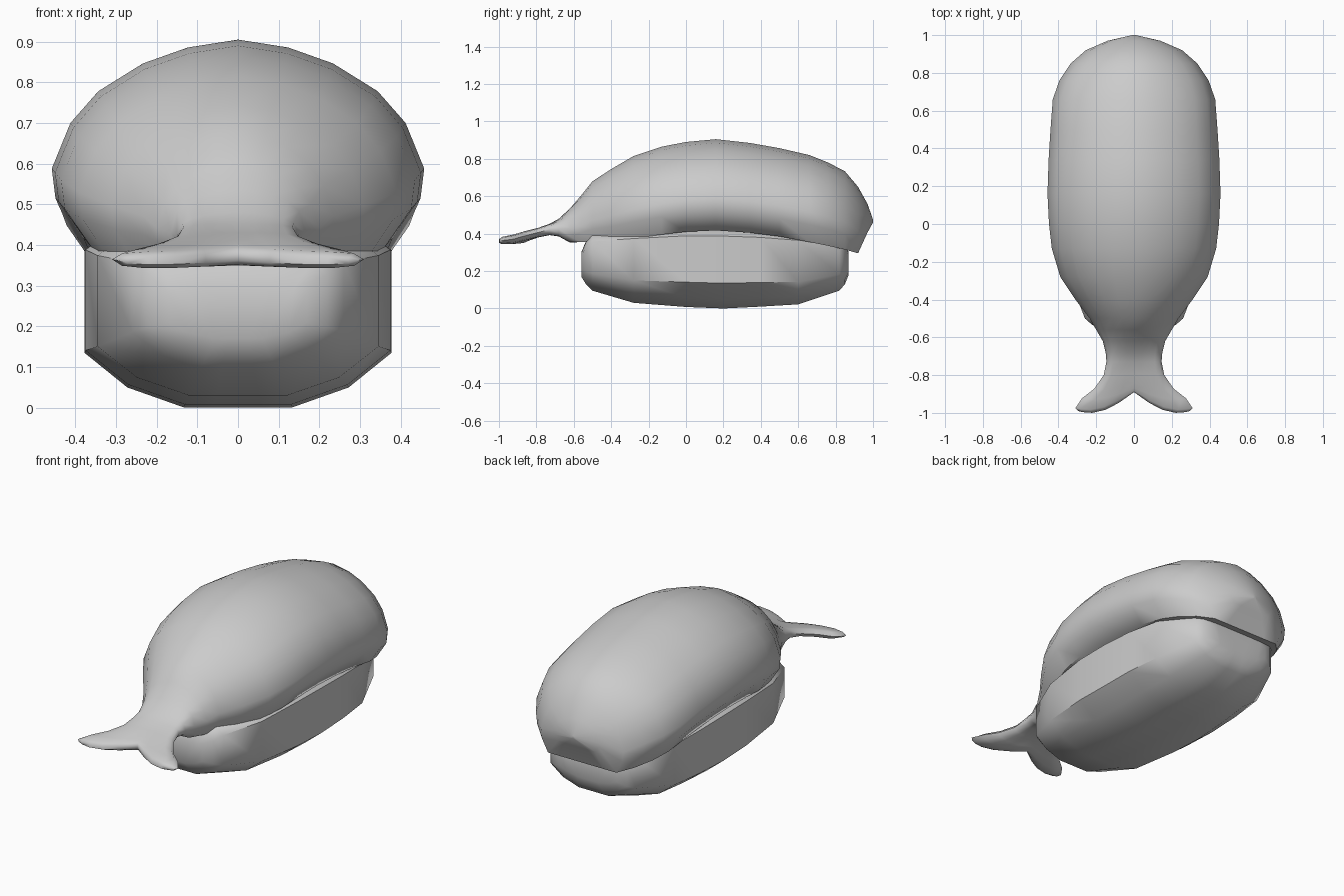
import bpy, bmesh, math


def loft(name, rings, profiles, angle):
    """rings: (y, half width, bottom z, top z, sweep, profile index); profiles list right-hand
    points from top centre to bottom centre, mirrored to close each ring."""
    bm = bmesh.new()
    loops = []
    n = len(profiles[0])
    for y, w, zb, zt, sweep, k in rings:
        right = profiles[k]
        full = right + [(-u, v) for u, v in reversed(right[1:-1])]
        loop = []
        for u, v in full:
            dy = sweep * abs(math.sin(2 * u))
            loop.append(bm.verts.new((u * w, y + dy, zb + v * (zt - zb) + 0.1 * dy)))
        loops.append(loop)
    m = len(loops[0])
    for a, b in zip(loops, loops[1:]):
        for i in range(m):
            j = (i + 1) % m
            bm.faces.new((a[i], a[j], b[j], b[i]))
    # Close both ends with strips from top to bottom
    for loop in (loops[0], loops[-1]):
        for side in (1, -1):
            for i in range((n - 1) // 2):
                ids = [i, i + 1, n - 2 - i, n - 1 - i]
                vs = []
                for q in ids:
                    v = loop[(side * q) % m]
                    if v not in vs:
                        vs.append(v)
                bm.faces.new(vs)
    bmesh.ops.recalc_face_normals(bm, faces=bm.faces)
    me = bpy.data.meshes.new(name)
    bm.to_mesh(me)
    bm.free()
    ob = bpy.data.objects.new(name, me)
    bpy.context.collection.objects.link(ob)
    bpy.ops.object.select_all(action='DESELECT')
    ob.select_set(True)
    bpy.context.view_layer.objects.active = ob
    bpy.ops.object.shade_smooth_by_angle(angle=math.radians(angle))
    return ob


# Rice block: faceted oval with chamfered underside
rice_profile = [(0, 1), (.45, 1), (.82, .97), (1, .86), (1, .30), (.72, .11), (.35, 0), (.15, 0), (0, 0)]
loft("rice_block", [
    (-.56, .17, .17, .30, 0, 0),
    (-.535, .22, .13, .36, 0, 0),
    (-.50, .26, .095, .40, 0, 0),
    (-.28, .345, .03, .43, 0, 0),
    (0, .375, .008, .45, 0, 0),
    (.20, .378, 0, .45, 0, 0),
    (.40, .372, .01, .44, 0, 0),
    (.60, .35, .022, .42, 0, 0),
    (.82, .265, .095, .39, 0, 0),
    (.85, .23, .13, .35, 0, 0),
    (.87, .18, .18, .30, 0, 0),
], [rice_profile], 50)

# Shrimp topping: domed body narrowing to a neck and a forked tail
body = [(0, 1), (.27, .96), (.51, .88), (.75, .74), (.9, .58), (1, .35),
        (.98, .2), (.83, 0), (.5, 0), (.25, 0), (0, 0)]
tail = [(0, 1), (.27, 1), (.51, .98), (.75, .95), (.92, .85), (1, .5),
        (.92, .15), (.75, .03), (.51, 0), (.27, 0), (0, 0)]
neck = [((a + c) / 2, (b + d) / 2) for (a, b), (c, d) in zip(body, tail)]
loft("shrimp_topping", [
    (-.89, .295, .362, .382, -.11, 1),
    (-.883, .31, .352, .395, -.10, 1),
    (-.868, .275, .350, .402, -.06, 1),
    (-.84, .21, .362, .415, -.035, 1),
    (-.79, .16, .380, .430, -.01, 1),
    (-.73, .146, .392, .452, 0, 1),
    (-.68, .15, .385, .480, 0, 2),
    (-.62, .165, .352, .535, 0, 2),
    (-.56, .20, .355, .605, 0, 0),
    (-.50, .235, .36, .68, 0, 0),
    (-.40, .31, .362, .745, 0, 0),
    (-.28, .39, .375, .815, 0, 0),
    (-.13, .435, .395, .865, 0, 0),
    (0, .45, .41, .89, 0, 0),
    (.16, .458, .417, .905, 0, 0),
    (.34, .452, .405, .885, 0, 0),
    (.50, .442, .385, .857, 0, 0),
    (.66, .43, .355, .82, 0, 0),
    (.76, .395, .335, .78, 0, 0),
    (.85, .335, .315, .733, 0, 0),
    (.92, .255, .295, .65, 0, 0),
    (.97, .14, .405, .56, 0, 0),
    (1.0, .01, .46, .475, 0, 0),
], [body, tail, neck], 55)
